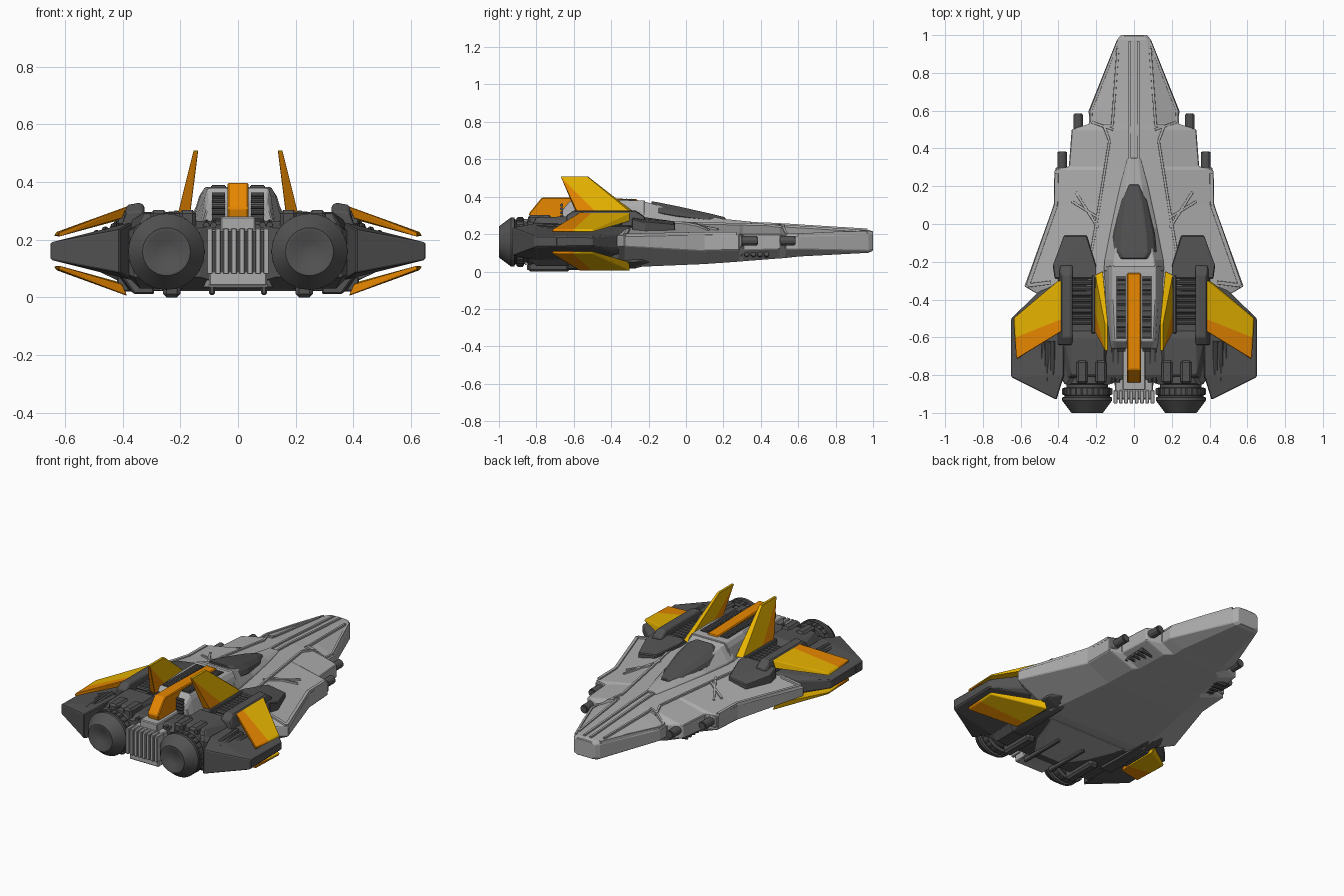
import bpy, bmesh, math
from mathutils import Vector, Matrix
from mathutils.bvhtree import BVHTree

if "Cube" in bpy.data.objects:
    bpy.data.objects.remove(bpy.data.objects["Cube"])


def material(name, rgb):
    m = bpy.data.materials.new(name)
    m.diffuse_color = (*rgb, 1)
    m.use_nodes = True
    m.node_tree.nodes["Principled BSDF"].inputs["Base Color"].default_value = m.diffuse_color
    return m


LIGHT = material("light grey", (0.41, 0.41, 0.41))
DARK = material("dark grey", (0.085, 0.085, 0.085))
GLASS = material("canopy grey", (0.08, 0.08, 0.083))
YELLOW = material("yellow", (0.92, 0.52, 0.0))
ORANGE = material("orange", (0.93, 0.28, 0.0))


def finish(name, bm, mats, mirror=True, bevel=0.0):
    bmesh.ops.recalc_face_normals(bm, faces=bm.faces)
    me = bpy.data.meshes.new(name)
    bm.to_mesh(me)
    ob = bpy.data.objects.new(name, me)
    bpy.context.collection.objects.link(ob)
    for m in mats:
        me.materials.append(m)
    if bevel:
        b = ob.modifiers.new("bevel", 'BEVEL')
        b.width, b.segments, b.limit_method = bevel, 1, 'ANGLE'
    if mirror:
        ob.modifiers.new("mirror", 'MIRROR').use_mirror_merge = False
    return ob


def solid(name, pts, mat, mirror=True, bevel=0.005, split=None):
    """Convex solid round the points; split = (point, normal, second material)."""
    bm = bmesh.new()
    for p in pts:
        bm.verts.new(p)
    bmesh.ops.convex_hull(bm, input=bm.verts[:])
    bmesh.ops.dissolve_limit(bm, angle_limit=0.02, verts=bm.verts[:], edges=bm.edges[:])
    mats = [mat]
    if split:
        co, no = Vector(split[0]), Vector(split[1])
        bmesh.ops.bisect_plane(bm, geom=bm.verts[:] + bm.edges[:] + bm.faces[:], plane_co=co, plane_no=no)
        for f in bm.faces:
            f.material_index = int((f.calc_center_median() - co).dot(no) > 0)
        mats.append(split[2])
    return finish(name, bm, mats, mirror, bevel)


def box(name, x, y, z, mat, mirror=True, bevel=0.005):
    return solid(name, [(a, b, c) for a in x for b in y for c in z], mat, mirror, bevel)


def loft(name, rings, mat, bevel=0.004):
    """Skin over symmetric sections; each ring = (y, right-hand outline from top to bottom)."""
    bm = bmesh.new()
    loops = []
    for y, half in rings:
        full = half + [(-x, z) for x, z in reversed(half) if x > 0]
        loops.append([bm.verts.new((x, y, z)) for x, z in full])
    n = len(loops[0])
    for a, b in zip(loops, loops[1:]):
        for i in range(n):
            bm.faces.new((a[i], a[(i + 1) % n], b[(i + 1) % n], b[i]))
    bm.faces.new(loops[0])
    bm.faces.new(loops[-1])
    bmesh.ops.recalc_face_normals(bm, faces=bm.faces)
    tree = BVHTree.FromBMesh(bm)
    finish(name, bm, [mat], False, bevel)
    return tree


def rods(name, spans, r, mat, sides=10):
    """Several round rods, each between two points."""
    bm = bmesh.new()
    for a, b in spans:
        a, b = Vector(a), Vector(b)
        rot = (b - a).to_track_quat('Z', 'Y').to_matrix().to_4x4()
        bmesh.ops.create_cone(bm, cap_ends=True, segments=sides, radius1=r, radius2=r, depth=(b - a).length,
                              matrix=Matrix.Translation((a + b) / 2) @ rot)
    return finish(name, bm, [mat])


# main hull: y, top, shoulder x/z, edge x/top/bottom, belly x/z
stations = [
    (1.00, .215, .055, .212, .070, .20, .120, .05, .110),
    (.975, .222, .070, .217, .090, .20, .112, .07, .100),
    (.60, .245, .110, .236, .240, .19, .120, .15, .080),
    (.53, .250, .120, .240, .238, .19, .120, .16, .072),
    (.50, .252, .130, .243, .330, .20, .120, .20, .070),
    (.305, .258, .150, .250, .345, .20, .115, .23, .055),
    (.285, .260, .155, .250, .420, .20, .115, .25, .053),
    (.10, .270, .180, .255, .425, .20, .110, .27, .040),
    (-.33, .285, .230, .270, .580, .19, .135, .34, .022),
    (-.36, .285, .230, .270, .530, .19, .135, .34, .024),
    (-.42, .280, .230, .260, .400, .20, .120, .33, .030)]
tree = loft("main_hull", [(y, [(0, t), (sx, sz), (ex, et), (ex, eb), (bx, bz)])
                          for y, t, sx, sz, ex, et, eb, bx, bz in stations], LIGHT)


# raised panel lines that follow the hull's upper surface
def trim(name, path, w=.012, h=.009, mat=LIGHT):
    bm = bmesh.new()
    for a, b in zip(path, path[1:]):
        a, b = Vector((*a, 0)), Vector((*b, 0))
        side = (b - a).normalized().cross(Vector((0, 0, 1))) * w / 2
        prev = None
        for i in range(7):
            p = a.lerp(b, i / 6)
            hit = tree.ray_cast(Vector((p.x, p.y, 2)), Vector((0, 0, -1)))[0]
            if hit is None:
                prev = None
                continue
            ring = [bm.verts.new(hit + side * s + Vector((0, 0, d)))
                    for s, d in ((-1.3, -.01), (-1, h), (1, h), (1.3, -.01))]
            if prev:
                for k in range(4):
                    bm.faces.new((prev[k], prev[(k + 1) % 4], ring[(k + 1) % 4], ring[k]))
            else:
                bm.faces.new(ring)
            prev = ring
        if prev:
            bm.faces.new(prev)
    finish(name, bm, [mat])


trim("nose_ridge", [(.022, .97), (.022, .33)])
trim("nose_edge_trim", [(.085, .965), (.228, .60), (.226, .54), (.11, .50)])
trim("shoulder_trim", [(.085, .93), (.115, .52), (.16, .52), (.13, .44), (.20, .0), (.235, -.2)])
trim("wing_edge_trim", [(.41, .27), (.413, .10), (.562, -.325), (.44, -.31)], .018)
trim("wing_cross_trim", [(.33, .12), (.20, .04)])
trim("wing_short_trim", [(.31, .17), (.19, -.02)])

# cockpit frame and canopy
loft("cockpit_frame", [
    (.35, [(.025, .266), (.035, .255), (.035, .24)]),
    (.20, [(.040, .281), (.075, .262), (.075, .24)]),
    (-.02, [(.075, .318), (.122, .270), (.122, .24)]),
    (-.19, [(.105, .365), (.155, .280), (.155, .24)]),
    (-.25, [(.115, .382), (.160, .285), (.160, .24)])], LIGHT)
loft("canopy", [
    (.21, [(.018, .290), (.026, .280), (.028, .26)]),
    (.12, [(.042, .312), (.066, .292), (.072, .272)]),
    (-.05, [(.065, .350), (.100, .322), (.113, .294)]),
    (-.15, [(.070, .370), (.108, .340), (.124, .312)]),
    (-.185, [(.050, .376), (.075, .362), (.085, .33)])], GLASS)

# wing-mounted guns with housings
for label, x, y, z in (("inner", .295, .585, .165), ("outer", .38, .385, .165)):
    rods(label + "_gun", [((x, y - .16, z), (x, y, z))], .020, DARK, 12)
    rods(label + "_gun_muzzle", [((x, y - .085, z), (x, y - .005, z))], .026, DARK, 12)
    box(label + "_gun_housing", (x - .035, x + .035), (y - .22, y - .085), (z - .035, z + .03), LIGHT)
rods("belly_vent_ribs", [((.20, .22 + i * .035, .082), (.31, .22 + i * .035, .095)) for i in range(7)], .014, DARK, 8)

# engine block and shoulders
solid("engine_block", [(x, y, z) for y in (-.24, -.80) for x, z in
                       ((.0, .265), (.33, .265), (.40, .22), (.40, .09), (.34, .03), (.0, .03))]
      + [(.13, -.85, .24), (.36, -.85, .24), (.13, -.85, .07), (.36, -.85, .07)], DARK, True, 0)
solid("shoulder_block", [(.25, -.06, .235), (.25, -.06, .268), (.37, -.06, .215), (.37, -.06, .25), (.20, -.22, .29),
                         (.43, -.22, .265), (.43, -.22, .20), (.20, -.29, .30), (.42, -.29, .285), (.20, -.29, .2),
                         (.42, -.29, .2)], DARK)
solid("shoulder_rail", [(x, y, z) for y, t in ((-.22, .295), (-.27, .328), (-.60, .328), (-.64, .30))
                        for x, z in ((.325, .24), (.325, t - .01), (.34, t), (.385, t - .008), (.405, .24))], DARK)
box("inner_rail", (.205, .225), (-.27, -.58), (.25, .30), DARK)
rods("deck_vent_ribs", [((.22, -.31 - i * .03, .272), (.33, -.31 - i * .03, .272)) for i in range(8)], .013, DARK, 8)
solid("rear_cowl", [(.14, -.56, .26), (.38, -.56, .26), (.16, -.60, .295), (.33, -.60, .295), (.16, -.80, .29),
                    (.33, -.80, .29), (.13, -.84, .2), (.38, -.84, .2)], DARK)
for x in (.175, .275):
    box("cowl_block", (x - .03, x + .03), (-.72, -.845), (.2, .302), DARK, True, .012)
rods("deck_pipes", [((x, -.62, .26), (x, -.84, .25)) for x in (.085, .11)], .011, DARK, 8)

# engines: revolved nozzle with toothed collar
bm = bmesh.new()
profile = [(0, -.76), (.115, -.76), (.122, -.845), (.110, -.85), (.110, -.865), (.128, -.868), (.128, -.905),
           (.120, -.908), (.120, -.915), (.132, -.918), (.132, -.935), (.083, -1), (.070, -1), (.035, -.98), (0, -.98)]
vs = [bm.verts.new((.248 + r, y, .158)) for r, y in profile]
es = [bm.edges.new(p) for p in zip(vs, vs[1:])]
bmesh.ops.spin(bm, geom=vs + es, cent=(.248, 0, .158), axis=(0, 1, 0), angle=math.tau, steps=32)
bmesh.ops.remove_doubles(bm, verts=bm.verts[:], dist=1e-4)
ob = finish("engine_nozzle", bm, [DARK])
bpy.context.view_layer.objects.active = ob
ob.select_set(True)
bpy.ops.object.shade_smooth_by_angle(angle=math.radians(30))
ring = [(.248 + .126 * math.cos(a), .158 + .126 * math.sin(a)) for a in (math.tau * i / 24 for i in range(24))]
rods("collar_teeth", [((x, -.872, z), (x, -.902, z)) for x, z in ring], .008, DARK, 6)

# radiator between the engines
box("radiator_core", (-.10, .10), (-.70, -.925), (.04, .235), LIGHT, False)
box("radiator_back", (-.098, .098), (-.92, -.93), (.085, .23), DARK, False, 0)
for i in range(8):
    x = -.098 + i * .028
    box("radiator_fin", (x - .010, x + .010), (-.88, -.95), (.08, .24), LIGHT, False, .003)

# rear spine with dark ribs
loft("rear_spine", [(y, [(a, z), (b, z - .03), (c, .25)]) for y, a, b, c, z in
                    ((-.22, .115, .135, .165, .38), (-.40, .115, .130, .155, .382),
                     (-.62, .105, .115, .130, .378), (-.66, .10, .11, .125, .33))], LIGHT)
box("spine_tail", (-.06, .06), (-.64, -.88), (.22, .28), LIGHT, False)
rods("spine_ribs", [((.045, -.29 - i * .028, .38), (.09, -.29 - i * .028, .38)) for i in range(12)], .010, DARK, 8)
box("spine_rib_bed", (.042, .094), (-.275, -.61), (.37, .385), DARK, True, 0)
rods("spine_rear_ribs", [((.045, -.665, .275 + i * .02), (.09, -.665, .275 + i * .02)) for i in range(5)], .009, DARK, 8)

# orange centre fin
solid("centre_fin", [(x, y, z) for x in (-.037, .037) for y, z in
                     ((-.26, .387), (-.26, .36), (-.60, .396), (-.77, .396), (-.84, .31), (-.83, .268), (-.6, .27))],
      ORANGE, False)

# upright fins, yellow with orange trailing corner
solid("upright_fin", [(.165, -.25, .295), (.205, -.27, .295), (.165, -.58, .295), (.207, -.57, .295), (.172, -.59, .36),
                      (.192, -.59, .36), (.138, -.525, .509), (.154, -.53, .509), (.138, -.67, .509), (.154, -.67, .509)],
      YELLOW, True, .003, ((0, -.51, .345), (0, -1, -1), ORANGE))

# dark side wings
solid("side_wing", [(.37, -.29, .245), (.37, -.29, .075), (.48, -.335, .20), (.48, -.335, .12), (.65, -.5, .185),
                    (.65, -.5, .135), (.65, -.81, .19), (.65, -.81, .13), (.41, -.93, .235), (.41, -.93, .085),
                    (.37, -.80, .26), (.37, -.80, .06)], DARK)
rods("wing_tip_ribs", [((.645, -.52 - i * .028, .14), (.645, -.52 - i * .028, .18)) for i in range(11)], .006, DARK, 6)
rods("wing_pipes", [((x, -.62, .245 - i * .012), (x, -y, .235 - i * .012))
                    for i, (x, y) in enumerate(((.43, .80), (.46, .83), (.49, .83), (.52, .76)))], .013, DARK, 8)

# armour panels above and below each side wing
panel = [(.385, -.30, .315), (.402, -.30, .270), (.385, -.57, .315), (.402, -.57, .275), (.63, -.50, .226),
         (.638, -.50, .212), (.622, -.715, .226), (.622, -.715, .210)]
for label, flip in (("upper", False), ("lower", True)):
    solid(label + "_armour_panel", [(x, y, .32 - z if flip else z) for x, y, z in panel], YELLOW, True, .003,
          ((.40, -.51, 0), (-.4, -1, 0), ORANGE))
    z = (.02, .07) if flip else (.25, .30)
    box(label + "_panel_mount", (.36, .42), (-.34, -.54), z, DARK)

# underside: light belly plate, keel rails and skids
solid("belly_plate", [(x * s, y, z) for s in (-1, 1) for x, y, z in
                      ((.27, -.40, .024), (.27, -.40, .05), (.10, -.68, .026), (.10, -.86, .036), (.10, -.86, .06))],
      LIGHT, False, 0)
box("keel_rail", (.08, .10), (-.55, -.85), (.008, .06), DARK)
solid("lower_shoulder", [(.33, -.14, .05), (.37, -.14, .09), (.30, -.27, .015), (.42, -.27, .05), (.40, -.27, .12),
                         (.29, -.64, .012), (.36, -.64, .012), (.41, -.62, .08), (.30, -.64, .08)], DARK)
box("engine_skid", (.20, .26), (-.62, -.845), (0, .06), DARK, True, .012)
